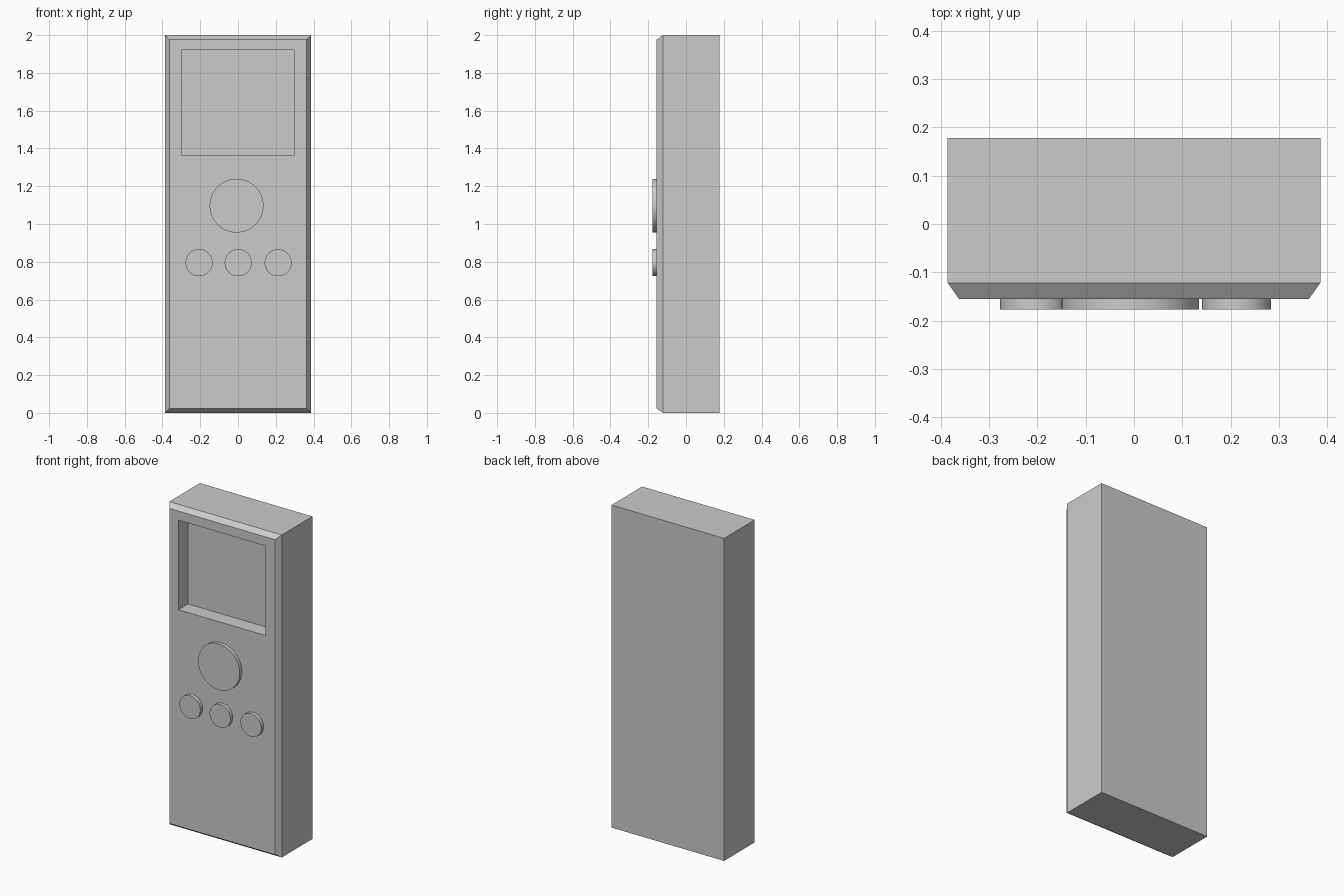
import bpy, bmesh, math

if "Cube" in bpy.data.objects:
    bpy.data.objects.remove(bpy.data.objects["Cube"])

FRONT, BACK, BEVEL = -0.155, 0.178, 0.033


def box(name, x0, x1, y0, y1, z0, z1):
    bpy.ops.mesh.primitive_cube_add(size=1, location=((x0 + x1) / 2, (y0 + y1) / 2, (z0 + z1) / 2))
    ob = bpy.context.object
    ob.name = name
    ob.scale = (x1 - x0, y1 - y0, z1 - z0)
    bpy.ops.object.transform_apply(location=True, rotation=True, scale=True)
    return ob


def button(name, x, z, radius):
    back, front = FRONT + 0.01, -0.177
    bpy.ops.mesh.primitive_cylinder_add(vertices=64, radius=radius, depth=back - front,
                                        location=(x, (front + back) / 2, z),
                                        rotation=(math.pi / 2, 0, 0))
    bpy.context.object.name = name
    bpy.ops.object.shade_smooth_by_angle()


# Casing with a chamfered front rim
casing = box("casing", -0.386, 0.386, FRONT + BEVEL, BACK, 0, 2)
bm = bmesh.new()
bm.from_mesh(casing.data)
bm.normal_update()
face = min(bm.faces, key=lambda f: f.normal.y)
bmesh.ops.inset_region(bm, faces=[face], thickness=BEVEL)
for v in face.verts:
    v.co.y = FRONT
bm.to_mesh(casing.data)
bm.free()

# Recessed screen
cutter = box("screen_cutter", -0.30, 0.297, FRONT - 0.1, FRONT + 0.094, 1.365, 1.92)
cut = casing.modifiers.new("screen_recess", 'BOOLEAN')
cut.operation = 'DIFFERENCE'
cut.solver = 'EXACT'
cut.object = cutter
bpy.context.view_layer.objects.active = casing
bpy.ops.object.modifier_apply(modifier=cut.name)
bpy.data.objects.remove(cutter, do_unlink=True)

# Main button and the row of three small ones
button("main_button", -0.0075, 1.097, 0.1425)
for side, x in (("left", -0.206), ("middle", 0.001), ("right", 0.2125)):
    button(side + "_button", x, 0.795, 0.0715)
